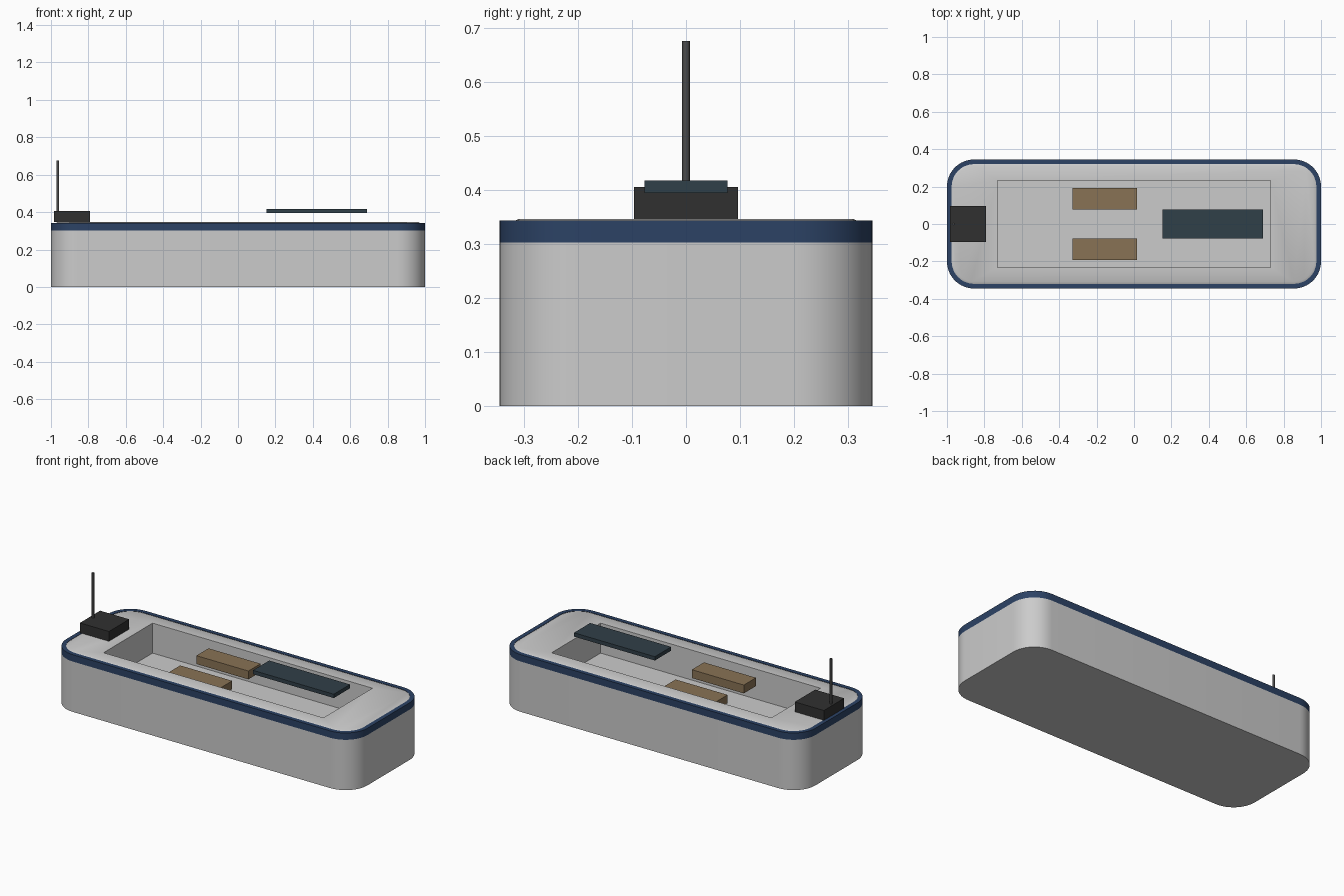
import bpy
from math import sin, cos, pi, radians

if "Cube" in bpy.data.objects:
    bpy.data.objects.remove(bpy.data.objects["Cube"])

HX, HY, R, SEG = 1.0, 0.345, 0.145, 12   # half length, half width, corner radius


def outline(inset):
    """Rounded rectangle, counter-clockwise, offset inwards."""
    pts, r = [], R - inset
    for k, (sx, sy) in enumerate([(1, 1), (-1, 1), (-1, -1), (1, -1)]):
        for i in range(SEG + 1):
            a = (k + i / SEG) * pi / 2
            pts.append((sx * (HX - R) + r * cos(a), sy * (HY - R) + r * sin(a)))
    return pts


def paint(ob, color):
    if color:
        mat = bpy.data.materials.new(ob.name + "_paint")
        mat.diffuse_color = (*color, 1)
        mat.use_nodes = True
        mat.node_tree.nodes["Principled BSDF"].inputs["Base Color"].default_value = mat.diffuse_color
        ob.data.materials.append(mat)


def loft(name, profile, color=None, closed=False):
    """Loft rounded outlines through (inset, z) levels; closed makes a ring."""
    verts = [(x, y, z) for d, z in profile for x, y in outline(d)]
    n, m = 4 * (SEG + 1), len(profile)
    faces = []
    for j in range(m if closed else m - 1):
        a, b = j * n, (j + 1) % m * n
        faces += [(a + i, a + (i + 1) % n, b + (i + 1) % n, b + i) for i in range(n)]
    if not closed:
        faces += [tuple(reversed(range(n))), tuple(range((m - 1) * n, m * n))]
    me = bpy.data.meshes.new(name)
    me.from_pydata(verts, [], faces)
    ob = bpy.data.objects.new(name, me)
    bpy.context.collection.objects.link(ob)
    bpy.context.view_layer.objects.active = ob
    bpy.ops.object.select_all(action='DESELECT')
    ob.select_set(True)
    bpy.ops.object.shade_smooth_by_angle(angle=radians(30))
    paint(ob, color)
    return ob


def box(name, x, y, z, color=None):
    lo, hi = zip(x, y, z)
    bpy.ops.mesh.primitive_cube_add(size=1, location=[(a + b) / 2 for a, b in zip(lo, hi)])
    ob = bpy.context.object
    ob.name = name
    ob.scale = [b - a for a, b in zip(lo, hi)]
    bpy.ops.object.transform_apply(location=False, rotation=False, scale=True)
    paint(ob, color)
    return ob


# Hull with a stepped shoulder for the rail and a chamfered deck
hull = loft("hull", [(0, 0), (0, 0.302), (0.025, 0.302), (0.025, 0.341), (0.036, 0.346)])

# Cockpit well cut into the deck
cutter = box("cockpit_cutter", (-0.73, 0.73), (-0.2325, 0.2325), (0.166, 0.5))
cutter.hide_render = True
cutter.hide_viewport = True
cutter.display_type = 'WIRE'
cut = hull.modifiers.new("cockpit", 'BOOLEAN')
cut.operation = 'DIFFERENCE'
cut.solver = 'EXACT'
cut.object = cutter

# Blue rub rail
loft("rub_rail", [(0, 0.302), (0, 0.343), (0.025, 0.343), (0.025, 0.302)],
     (0.025, 0.055, 0.13), closed=True)

# Pair of benches
for side, label in ((1, "left"), (-1, "right")):
    box("bench_" + label, (-0.33, 0.015), sorted((side * 0.077, side * 0.192)),
        (0.267, 0.317), (0.25, 0.17, 0.09))

# Windscreen panel, motor box and antenna
box("windscreen", (0.153, 0.69), (-0.077, 0.077), (0.394, 0.417), (0.03, 0.05, 0.065))
box("motor_box", (-0.983, -0.79), (-0.096, 0.096), (0.346, 0.405), (0.03, 0.03, 0.03))
bpy.ops.mesh.primitive_cylinder_add(vertices=12, radius=0.007, depth=0.275,
                                    location=(-0.963, 0, 0.5375))
antenna = bpy.context.object
antenna.name = "antenna"
bpy.ops.object.shade_smooth_by_angle(angle=radians(40))
paint(antenna, (0.07, 0.07, 0.07))
